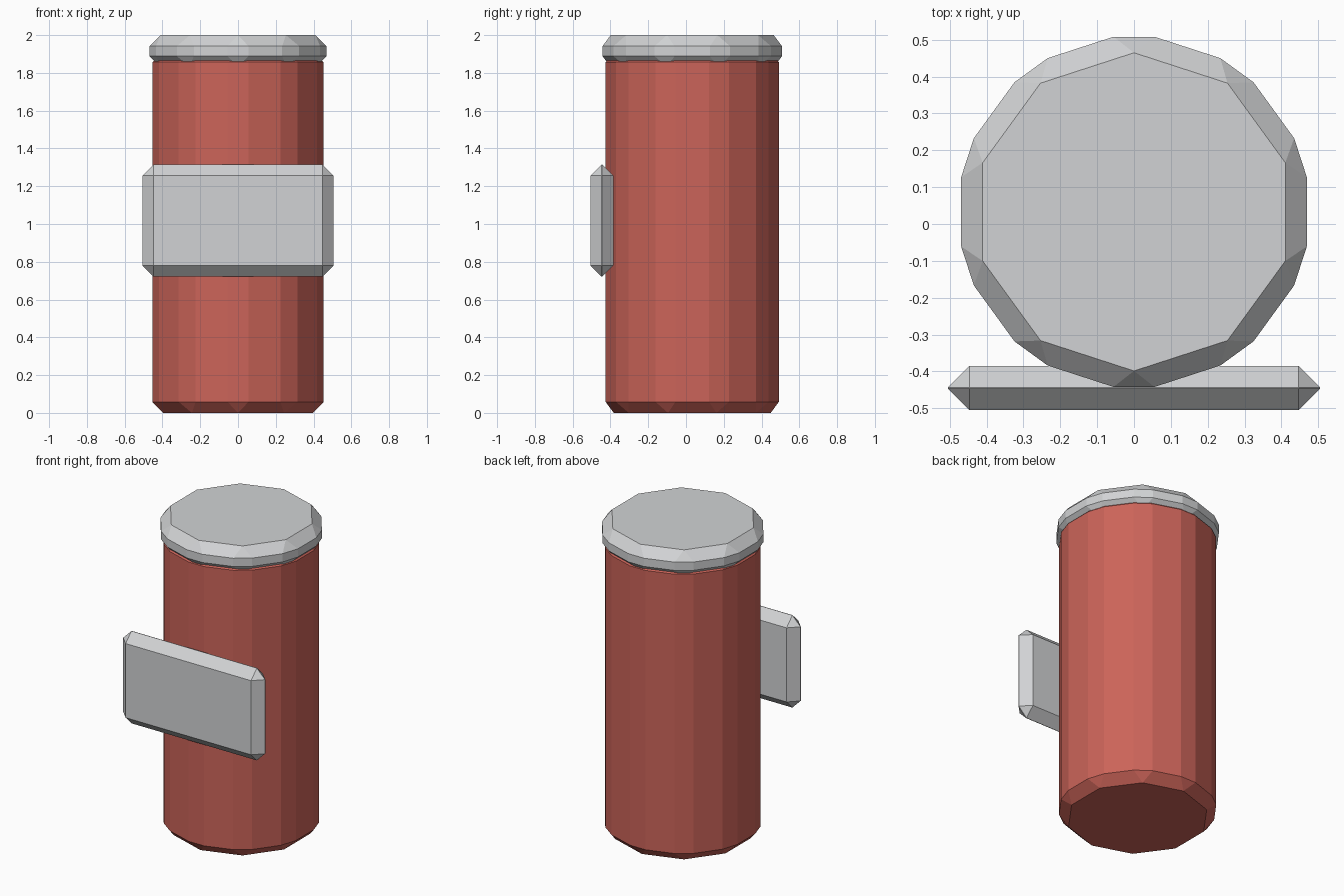
import bpy
import math

if "Cube" in bpy.data.objects:
    bpy.data.objects.remove(bpy.data.objects["Cube"])

BEVEL = 0.0585
CENTRE_Y = 0.033


def material(name, colour):
    mat = bpy.data.materials.new(name)
    mat.diffuse_color = (*colour, 1.0)
    mat.use_nodes = True
    mat.node_tree.nodes["Principled BSDF"].inputs["Base Color"].default_value = mat.diffuse_color
    return mat


def finish(name, mat):
    """Name the new object, colour it and chamfer every edge once."""
    obj = bpy.context.object
    obj.name = name
    obj.data.materials.append(mat)
    mod = obj.modifiers.new("chamfer", "BEVEL")
    mod.width = BEVEL
    mod.segments = 1
    mod.limit_method = "NONE"
    mod.use_clamp_overlap = False
    return obj


def drum(name, apothem, z0, z1, mat):
    """Ten-sided cylinder with a corner on the +y axis."""
    bpy.ops.mesh.primitive_cylinder_add(
        vertices=10, radius=apothem / math.cos(math.pi / 10), depth=z1 - z0,
        location=(0, CENTRE_Y, (z0 + z1) / 2))
    return finish(name, mat)


red = material("brick red", (0.60, 0.127, 0.10))
grey = material("light grey", (0.64, 0.65, 0.66))

# Red container and its grey lid
drum("canister_body", 0.4535, 0.0, 1.915, red)
drum("canister_lid", 0.469, 1.83, 2.0, grey)

# Wide label plate sunk into the front
bpy.ops.mesh.primitive_cube_add(size=1, location=(0, -0.445, 1.018))
plate = bpy.context.object
plate.scale = (1.01, 0.12, 0.594)
bpy.ops.object.transform_apply(location=False, rotation=False, scale=True)
finish("front_label_plate", grey)
